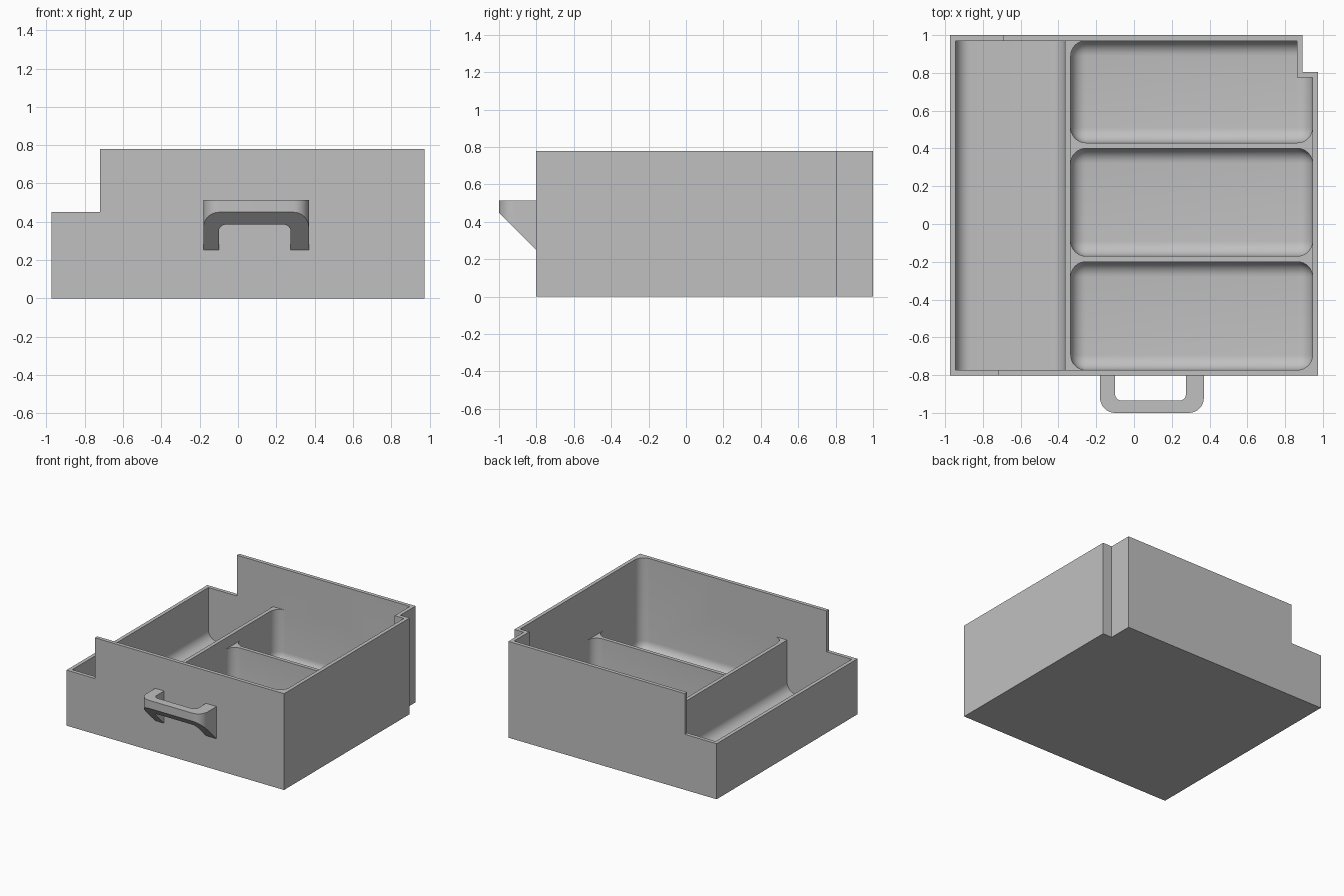
import bpy
import bmesh

cube = bpy.data.objects.get("Cube")
if cube:
    bpy.data.objects.remove(cube, do_unlink=True)

grey = bpy.data.materials.new("plain grey")
grey.use_nodes = True
grey.diffuse_color = (0.53, 0.53, 0.53, 1)
grey.node_tree.nodes["Principled BSDF"].inputs["Base Color"].default_value = (0.53, 0.53, 0.53, 1)

WALL, TOP, LOW, DIVIDER = 0.03, 0.78, 0.45, 0.36
LEFT, RIGHT, FRONT, BACK = -0.975, 0.975, -0.803, 1.0
IN_L, IN_R, IN_F, IN_B = LEFT + WALL, RIGHT - WALL, FRONT + WALL, BACK - WALL
RADIUS = 0.08


def box(name, x, y, z, rounded=None, radius=RADIUS, slope=None):
    """Box from ranges; rounded(edge centre, axis) picks the edges to fillet."""
    bm = bmesh.new()
    bmesh.ops.create_cube(bm, size=1)
    for v in bm.verts:
        v.co = [r[0] if c < 0 else r[1] for c, r in zip(v.co, (x, y, z))]
    if rounded:
        edges = []
        for e in bm.edges:
            a, b = e.verts[0].co, e.verts[1].co
            axis = max(range(3), key=lambda i: abs(a[i] - b[i]))
            if rounded((a + b) / 2, axis):
                edges.append(e)
        bmesh.ops.bevel(bm, geom=edges, offset=radius, segments=8,
                        profile=0.5, affect='EDGES')
    if slope:
        cut = bmesh.ops.bisect_plane(bm, geom=bm.verts[:] + bm.edges[:] + bm.faces[:],
                                     plane_co=slope[0], plane_no=slope[1], clear_outer=True)
        bmesh.ops.holes_fill(bm, edges=[e for e in cut["geom_cut"]
                                        if isinstance(e, bmesh.types.BMEdge)])
    bmesh.ops.recalc_face_normals(bm, faces=bm.faces[:])
    mesh = bpy.data.meshes.new(name)
    bm.to_mesh(mesh)
    bm.free()
    obj = bpy.data.objects.new(name, mesh)
    mesh.materials.append(grey)
    bpy.context.collection.objects.link(obj)
    return obj


def activate(obj):
    bpy.ops.object.select_all(action='DESELECT')
    obj.select_set(True)
    bpy.context.view_layer.objects.active = obj


def subtract(target, cutter):
    activate(target)
    mod = target.modifiers.new("cut", 'BOOLEAN')
    mod.operation, mod.solver, mod.object = 'DIFFERENCE', 'EXACT', cutter
    bpy.ops.object.modifier_apply(modifier=mod.name)
    bpy.data.objects.remove(cutter, do_unlink=True)


# Drawer body
body = box("drawer_body", (LEFT, RIGHT), (FRONT, BACK), (0, TOP))

# Three compartments with rounded corners and floors
POCKET_L = -0.335
for y0, y1 in ((IN_F, -0.2), (-0.17, 0.4), (0.43, IN_B)):
    pocket = box("pocket_cutter", (POCKET_L, IN_R), (y0, y1), (WALL, 1),
                 rounded=lambda c, axis: axis == 2 or c.z < 0.1)
    if y1 == IN_B:
        # Keep material around the corner notch
        subtract(pocket, box("corner_cutter", (0.862, 1.2), (0.775, 1.2), (-0.1, 1.2)))
    subtract(body, pocket)

# Long side tray, filleted along its length
subtract(body, box("tray_cutter", (IN_L, -0.365), (IN_F, IN_B), (WALL, 1),
                   rounded=lambda c, axis: axis == 1 and c.z < 0.1))

# Lower the dividers
subtract(body, box("short_divider_cutter", (POCKET_L, IN_R), (-0.3, 0.55), (DIVIDER, 1)))
subtract(body, box("long_divider_cutter", (IN_L, 0.3), (IN_F, IN_B), (LOW, 1)))

# Low side opening and back corner notch
subtract(body, box("front_step_cutter", (-1.2, -0.72), (-1.2, 0.1), (LOW, 1)))
subtract(body, box("back_step_cutter", (-1.2, -0.69), (0, 1.2), (LOW, 1)))
subtract(body, box("notch_cutter", (0.892, 1.2), (0.805, 1.2), (-0.1, 1)))

# Handle: rounded loop with a sloped underside
handle = box("handle", (-0.18, 0.37), (-1, -0.79), (0.2, 0.515),
             rounded=lambda c, axis: axis == 2 and c.y < -0.9,
             slope=((0, -1, 0.45), (0, -1, -1)))
subtract(handle, box("handle_cutter", (-0.1, 0.275), (-0.935, -0.7), (0, 1),
                     rounded=lambda c, axis: axis == 2 and c.y < -0.9, radius=0.035))

for part in (body, handle):
    activate(part)
    bpy.ops.object.shade_smooth_by_angle(angle=0.5)
